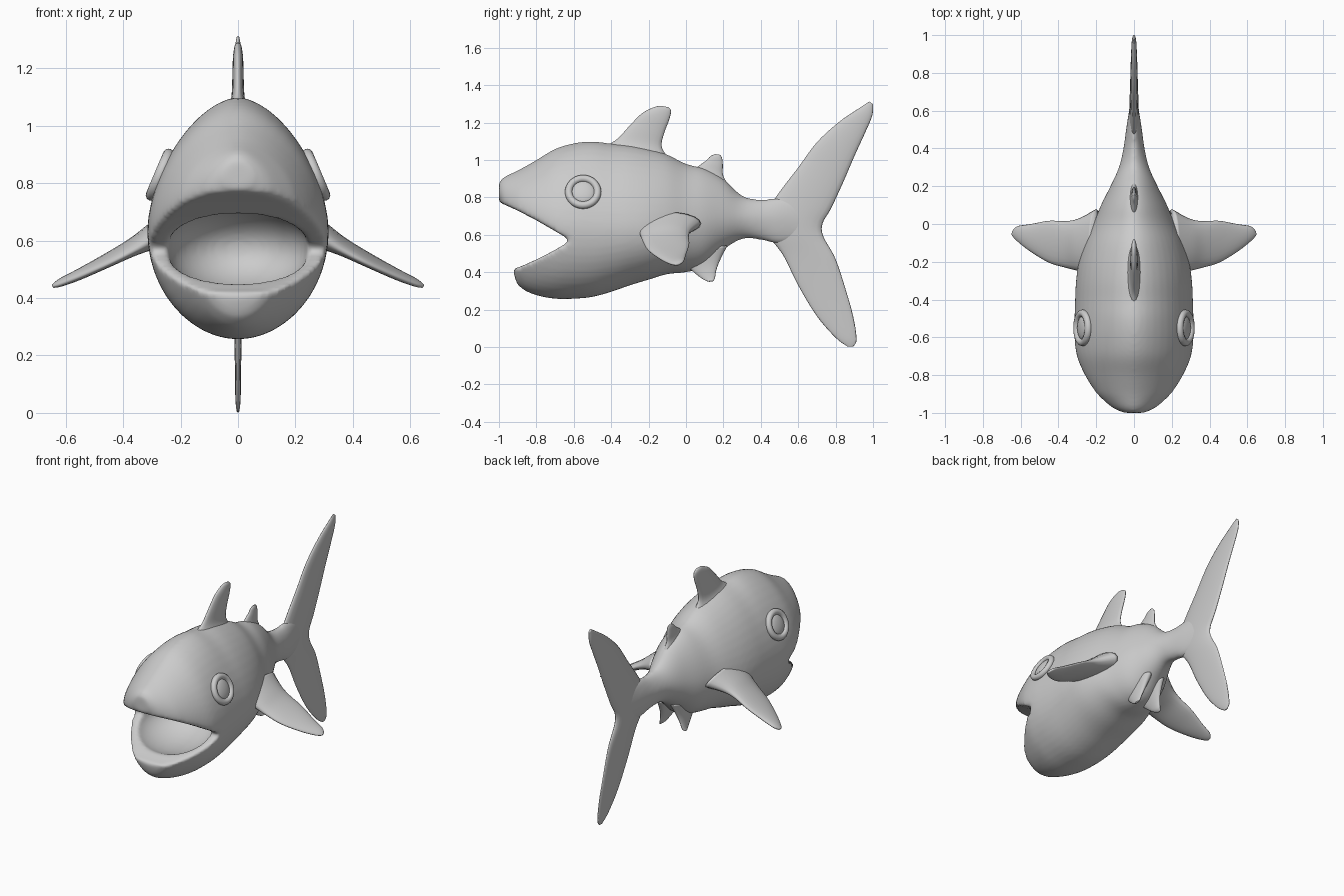
import bpy, bmesh
from math import sin, cos, pi, radians, copysign
from mathutils import Vector, Matrix

if "Cube" in bpy.data.objects:
    bpy.data.objects.remove(bpy.data.objects["Cube"])


def finish(name, bm, mirror=False):
    bmesh.ops.recalc_face_normals(bm, faces=bm.faces)
    for f in bm.faces:
        f.smooth = True
    me = bpy.data.meshes.new(name)
    bm.to_mesh(me)
    bm.free()
    ob = bpy.data.objects.new(name, me)
    bpy.context.collection.objects.link(ob)
    if mirror:
        ob.modifiers.new("mirror", 'MIRROR').use_mirror_merge = False
    return ob


def spline(rows, steps):
    """Catmull-Rom through rows of numbers."""
    out = []
    for i in range(len(rows) - 1):
        a, b, c, d = (rows[max(0, min(len(rows) - 1, i + k))] for k in (-1, 0, 1, 2))
        for s in range(steps):
            t = s / steps
            out.append([q + .5 * t * (r - p + t * (2*p - 5*q + 4*r - u + t * (3*(q - r) + u - p)))
                        for p, q, r, u in zip(a, b, c, d)])
    return out + [list(rows[-1])]


def loft(rings):
    bm = bmesh.new()
    vs = [[bm.verts.new(p) for p in ring] for ring in rings]
    n = len(vs[0])
    for a, b in zip(vs, vs[1:]):
        for i in range(n):
            bm.faces.new((a[i], a[(i + 1) % n], b[(i + 1) % n], b[i]))
    bm.faces.new(vs[0])
    bm.faces.new(vs[-1])
    return bm


def fin(name, rows, side=(1, 0, 0), mirror=False, n=20):
    """rows: leading xyz, trailing xyz, half thickness"""
    side = Vector(side).normalized()
    rings = []
    for r in spline(rows, 5):
        lead, trail, t = Vector(r[:3]), Vector(r[3:6]), r[6]
        rings.append([lead.lerp(trail, (1 - cos(2*pi*i/n)) / 2) + side * t * sin(2*pi*i/n)
                      for i in range(n)])
    return finish(name, loft(rings), mirror)


def flat(rows, x0=0, x1=0):
    """Expand (lead y, z, trail y, z, half thickness) to full fin rows."""
    k = len(rows) - 1
    return [(x0 + (x1 - x0) * i / k, a, b, x0 + (x1 - x0) * i / k, c, d, t)
            for i, (a, b, c, d, t) in enumerate(rows)]


# Body: y, top, bottom, widest height, half width
stations = [
    (-1.0, .88, .78, .83, .05), (-.975, .908, .70, .79, .11), (-.92, .935, .39, .76, .175),
    (-.88, .955, .315, .74, .21), (-.8, 1.0, .277, .70, .26), (-.7, 1.06, .258, .66, .302),
    (-.6, 1.09, .258, .64, .315), (-.5, 1.10, .268, .63, .315), (-.4, 1.088, .295, .63, .312),
    (-.3, 1.08, .33, .63, .307), (-.2, 1.06, .36, .63, .292), (-.1, 1.03, .39, .64, .26),
    (0, .98, .40, .65, .215), (.1, .955, .43, .66, .175), (.2, .90, .52, .68, .125),
    (.3, .81, .578, .69, .08), (.4, .79, .573, .685, .056), (.5, .80, .55, .685, .042),
    (.6, .80, .57, .68, .026), (.68, .75, .60, .67, .012)]
rings = []
for y, top, bot, mid, w in spline(stations, 4):
    ring = []
    for i in range(48):
        c, s = cos(2*pi*i/48), sin(2*pi*i/48)
        e = 2 / (1.7 if s > 0 else 2.0)
        h = top - mid if s > 0 else mid - bot
        ring.append((copysign(w * abs(c)**e, c), y, mid + copysign(h * abs(s)**e, s)))
    rings.append(ring)
body = finish("body", loft(rings))

# Mouth cutters: a wedge between the jaws and a rounded cavity
wedge = [(-1.2, .84), (-1.0, .775), (-.9, .73), (-.8, .678), (-.7, .62), (-.64, .585),
         (-.63, .57), (-.64, .555), (-.7, .52), (-.8, .468), (-.88, .432), (-1.2, .33)]
mouth_wedge = finish("mouth_wedge_cutter", loft([[(x, y, z) for y, z in wedge] for x in (-.6, .6)]))
bm = bmesh.new()
bmesh.ops.create_uvsphere(bm, u_segments=40, v_segments=24, radius=1,
                          matrix=Matrix.Translation((0, -.66, .57)) @ Matrix.Diagonal((.245, .27, .155, 1)))
mouth_cavity = finish("mouth_cavity_cutter", bm)
for cutter in (mouth_wedge, mouth_cavity):
    m = body.modifiers.new("cut", 'BOOLEAN')
    m.operation, m.object, m.solver = 'DIFFERENCE', cutter, 'EXACT'
    cutter.hide_render = True
    cutter.hide_set(True)

# Soft lips
m = body.modifiers.new("remesh", 'REMESH')
m.mode, m.voxel_size, m.use_smooth_shade = 'VOXEL', .012, True
m = body.modifiers.new("soften", 'SMOOTH')
m.factor, m.iterations = .5, 8

# Tail fin, lower tip to upper tip
fin("tail_fin", flat([
    (.865, .002, .895, .004, .004), (.80, .05, .912, .04, .009), (.70, .165, .897, .15, .011),
    (.60, .33, .862, .28, .013), (.52, .49, .80, .47, .018), (.44, .60, .735, .59, .024),
    (.42, .70, .73, .66, .026), (.49, .815, .775, .74, .024), (.60, .96, .84, .88, .021),
    (.70, 1.095, .90, 1.02, .019), (.82, 1.205, .955, 1.14, .016), (.93, 1.28, .995, 1.235, .012),
    (.98, 1.313, 1.0, 1.298, .005)]))

# Back fins
fin("dorsal_fin", flat([
    (-.50, 1.03, -.03, .94, .07), (-.42, 1.08, -.10, 1.02, .04), (-.365, 1.115, -.13, 1.075, .024),
    (-.30, 1.185, -.118, 1.14, .02), (-.235, 1.25, -.09, 1.215, .018),
    (-.17, 1.283, -.08, 1.262, .013), (-.135, 1.29, -.095, 1.283, .006)]))
fin("second_dorsal_fin", flat([
    (.02, .93, .23, .86, .03), (.07, .97, .198, .92, .018), (.105, .995, .197, .97, .014),
    (.13, 1.02, .193, 1.01, .01), (.155, 1.032, .182, 1.028, .005)]))

# Paired fins
fin("pectoral_fins", [
    (.20, -.28, .66, .20, .08, .66, .07), (.29, -.25, .61, .29, .03, .625, .047),
    (.36, -.232, .567, .36, .015, .595, .03), (.45, -.205, .52, .45, .017, .548, .022),
    (.55, -.145, .475, .55, -.001, .493, .018), (.62, -.09, .447, .618, -.012, .46, .013),
    (.646, -.06, .44, .643, -.035, .442, .006)], side=(.45, 0, .9), mirror=True)
fin("pelvic_fins", flat([
    (-.03, .47, .22, .54, .04), (.02, .42, .18, .46, .024), (.06, .385, .162, .41, .015),
    (.095, .36, .155, .37, .01), (.12, .35, .145, .352, .005)], .05, .09),
    side=(.9, 0, .3), mirror=True)

# Eyes: raised rim around a flattened dome
at = Matrix.Translation((.268, -.55, .828)) @ Matrix.Rotation(radians(67), 4, 'Y')
n = 40
rim = [[at @ Vector(((.077 + .02*cos(2*pi*j/12)) * cos(2*pi*i/n),
                     (.077 + .02*cos(2*pi*j/12)) * sin(2*pi*i/n),
                     .004 + .02*sin(2*pi*j/12))) for j in range(12)] for i in range(n + 1)]
bm = loft(rim)
bmesh.ops.delete(bm, geom=[f for f in bm.faces if len(f.verts) > 4], context='FACES_ONLY')
bmesh.ops.remove_doubles(bm, verts=bm.verts, dist=1e-5)
finish("eye_rims", bm, True)
bm = bmesh.new()
bmesh.ops.create_uvsphere(bm, u_segments=32, v_segments=16, radius=1,
                          matrix=at @ Matrix.Diagonal((.066, .066, .022, 1)))
finish("eyes", bm, True)
